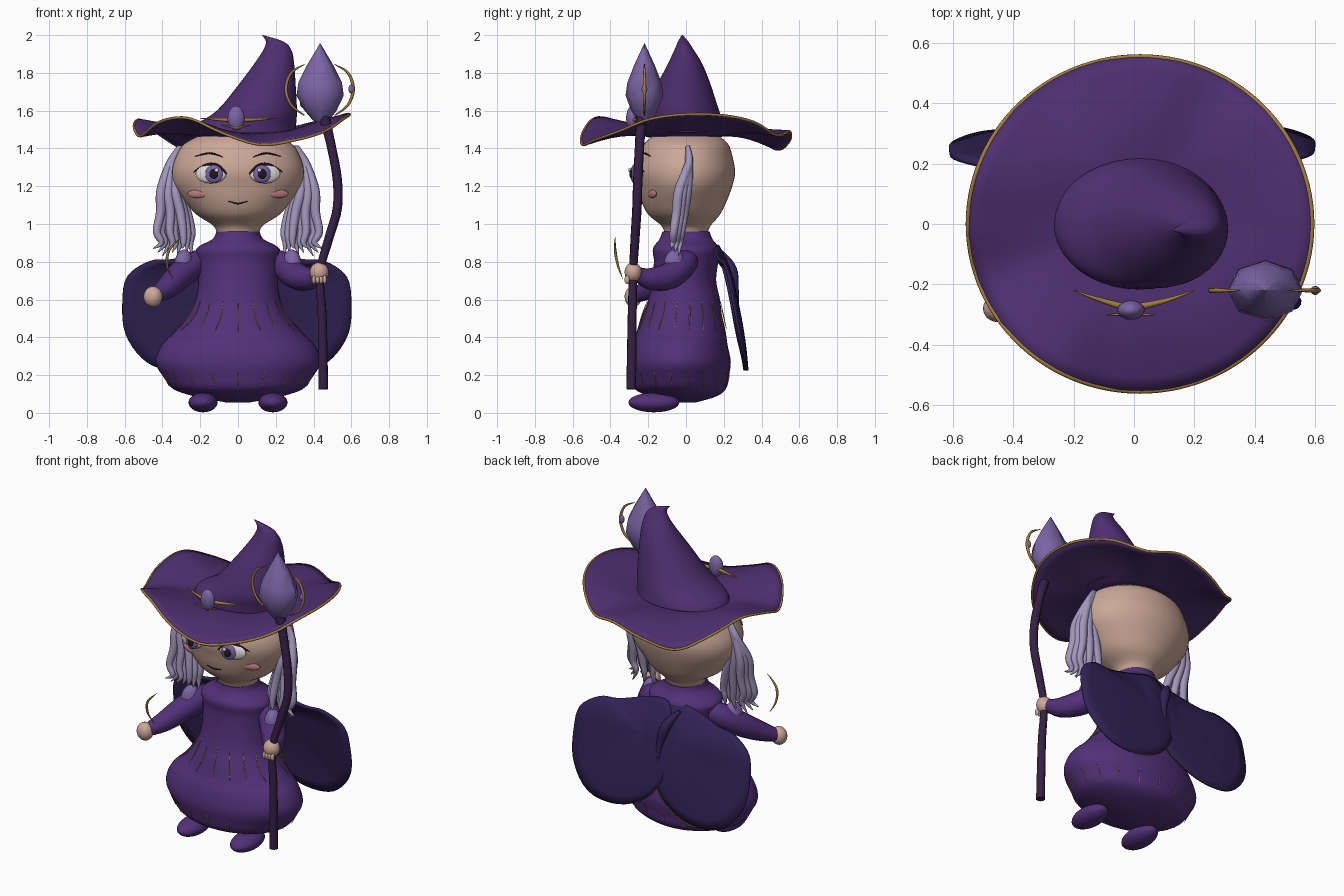
import bpy, bmesh, math
from mathutils import Vector
from math import sin, cos, pi

if "Cube" in bpy.data.objects:
    bpy.data.objects.remove(bpy.data.objects["Cube"])


def material(name, r, g, b):
    m = bpy.data.materials.new(name)
    m.diffuse_color = (r, g, b, 1)
    m.use_nodes = True
    m.node_tree.nodes["Principled BSDF"].inputs["Base Color"].default_value = m.diffuse_color
    return m


PURPLE = material("purple", .085, .03, .19)
HATP = material("hat_purple", .075, .028, .16)
CAPE = material("cape_indigo", .03, .016, .09)
DARK = material("dark_wood", .035, .014, .06)
SKIN = material("skin", .6, .39, .31)
HAIR = material("lilac_hair", .36, .31, .5)
GEM = material("crystal_lilac", .2, .13, .38)
GOLD = material("gold", .36, .2, .05)
WHITE = material("eye_white", .75, .72, .7)
BLACK = material("dark_line", .015, .008, .02)
PINK = material("blush", .5, .2, .22)


def spline(pts, k=6, closed=False):
    """Catmull-Rom resampling of equal-length tuples."""
    n, out = len(pts), []
    get = (lambda i: Vector(pts[i % n])) if closed else (lambda i: Vector(pts[max(0, min(n - 1, i))]))
    for i in range(n if closed else n - 1):
        a, b, c, d = get(i - 1), get(i), get(i + 1), get(i + 2)
        for j in range(k):
            t = j / k
            out.append(b + (c - a) * t / 2 + (a * 2 - b * 5 + c * 4 - d) * t * t / 2
                       + (b * 3 - a - c * 3 + d) * t ** 3 / 2)
    if not closed:
        out.append(get(n - 1))
    return out


def finish(ob, mat, smooth=True):
    ob.data.materials.append(mat)
    bpy.ops.object.select_all(action='DESELECT')
    ob.select_set(True)
    bpy.context.view_layer.objects.active = ob
    if smooth:
        bpy.ops.object.shade_smooth_by_angle(angle=math.radians(50))
    return ob


def mesh(name, verts, faces, mat, smooth=True):
    me = bpy.data.meshes.new(name)
    me.from_pydata([tuple(v) for v in verts], [], faces)
    bm = bmesh.new()
    bm.from_mesh(me)
    bmesh.ops.recalc_face_normals(bm, faces=bm.faces)
    bm.to_mesh(me)
    bm.free()
    ob = bpy.data.objects.new(name, me)
    bpy.context.collection.objects.link(ob)
    return finish(ob, mat, smooth)


def grid_faces(rows, n):
    return [(r * n + i, r * n + (i + 1) % n, (r + 1) * n + (i + 1) % n, (r + 1) * n + i)
            for r in range(rows - 1) for i in range(n)]


def loft(name, rings, mat, n=40, k=5, smooth=True):
    """Stack of ellipses: z, centre x, centre y, radius x, radius y."""
    rings = spline(rings, k) if k else rings
    v = [(cx + rx * cos(2 * pi * i / n), cy + ry * sin(2 * pi * i / n), z)
         for z, cx, cy, rx, ry in rings for i in range(n)]
    f = grid_faces(len(rings), n)
    f += [tuple(range(n)), tuple(range(len(v) - n, len(v)))]
    return mesh(name, v, f, mat, smooth)


def tube(name, pts, mat, closed=False, k=6, sides=2):
    """Round tube through x, y, z, radius points."""
    path = spline(pts, k, closed)
    cu = bpy.data.curves.new(name, 'CURVE')
    cu.dimensions, cu.bevel_depth, cu.bevel_resolution, cu.use_fill_caps = '3D', 1, sides, True
    s = cu.splines.new('POLY')
    s.points.add(len(path) - 1)
    for p, q in zip(s.points, path):
        p.co, p.radius = (q[0], q[1], q[2], 1), max(q[3], .0008)
    s.use_cyclic_u = closed
    ob = bpy.data.objects.new(name, cu)
    bpy.context.collection.objects.link(ob)
    bpy.ops.object.select_all(action='DESELECT')
    ob.select_set(True)
    bpy.context.view_layer.objects.active = ob
    bpy.ops.object.convert(target='MESH')
    return finish(bpy.context.object, mat)


def ball(name, loc, size, mat, yaw=0):
    bpy.ops.mesh.primitive_uv_sphere_add(segments=24, ring_count=14, location=loc, rotation=(0, 0, yaw))
    ob = bpy.context.object
    ob.name, ob.scale = name, size
    return finish(ob, mat)


# Dress and head
loft("dress", [(.055, 0, -.01, .06, .06), (.085, 0, -.015, .22, .17), (.125, 0, -.03, .34, .24),
               (.19, 0, -.035, .395, .26), (.27, 0, -.035, .437, .272), (.36, 0, -.035, .405, .255),
               (.43, 0, -.025, .335, .235), (.52, 0, -.02, .26, .21),
               (.6, 0, -.01, .225, .19), (.7, 0, -.01, .21, .17), (.8, 0, 0, .215, .17),
               (.87, 0, 0, .22, .175), (.92, 0, 0, .135, .14), (.96, 0, 0, .115, .125)], PURPLE, 48)
HEAD = [(.94, 0, 0, .11, .11), (.99, 0, 0, .13, .13), (1.05, 0, -.01, .22, .19), (1.12, 0, -.01, .28, .225),
        (1.2, 0, -.005, .335, .25), (1.27, 0, -.005, .35, .265), (1.34, 0, -.005, .335, .255),
        (1.42, 0, 0, .29, .225), (1.47, 0, 0, .2, .17)]
loft("head", HEAD, SKIN, 48)


def face_at(x, z):
    """Front surface y and yaw of the head."""
    for a, b in zip(HEAD, HEAD[1:]):
        if a[0] <= z <= b[0]:
            t = (z - a[0]) / (b[0] - a[0])
            _, _, cy, rx, ry = Vector(a).lerp(Vector(b), t)
            s = math.sqrt(max(.01, 1 - (x / rx) ** 2))
            return cy - ry * s, math.atan2(ry * x / rx, rx * s)


def on_face(pts, lift=.008):
    return [(x, face_at(x, z)[0] - lift, z, r) for x, z, r in pts]


# Face features, mirrored
for s, side in ((-1, "left"), (1, "right")):
    for part, x, z, rx, rz, ry, lift, mat in (
            ("eye_white", .143, 1.265, .083, .05, .024, .01, WHITE),
            ("iris", .128, 1.265, .047, .047, .016, .026, GEM),
            ("pupil", .128, 1.265, .025, .028, .012, .036, BLACK),
            ("eye_glint", .113, 1.285, .011, .011, .008, .044, WHITE),
            ("blush", .215, 1.16, .056, .022, .012, .002, PINK)):
        y, yaw = face_at(x, z)
        ball(f"{part}_{side}", (s * x, y - lift, z), (rx, ry, rz), mat, s * yaw * .6)
    tube(f"upper_lid_{side}", on_face([(s * .06, 1.265, .003), (s * .1, 1.306, .007), (s * .15, 1.316, .008),
                                      (s * .2, 1.296, .007), (s * .235, 1.275, .002)], .022), BLACK)
    tube(f"eyebrow_{side}", on_face([(s * .08, 1.355, .002), (s * .15, 1.375, .005), (s * .23, 1.358, .002)]), BLACK)
tube("mouth", on_face([(-.05, 1.12, .002), (0, 1.108, .004), (.05, 1.12, .002)], .004), BLACK)

# Hair locks fanning down each side of the head
for s in (-1, 1):
    for i in range(9):
        t = i / 8
        y = .005 - .02 * (i % 3)
        end = .83 + .02 * (i % 3)
        tube(f"hair_lock_{'l' if s < 0 else 'r'}{i}", [
            (s * (.28 + .03 * t), .01, 1.41, .012), (s * (.32 + .04 * t), .015, 1.32, .022),
            (s * (.31 + .095 * t), y, 1.18, .027), (s * (.27 + .14 * t), y - .015, 1.06, .025),
            (s * (.245 + .185 * t), y - .03, .96, .021), (s * (.25 + .155 * t), y - .035, .9, .015),
            (s * (.245 + .205 * t), y - .045, end, .002)], HAIR)

# Hat: wavy brim, gold edge, bent crown
wave = spline([(z, 0) for z in (1.58, 1.575, 1.54, 1.47, 1.49, 1.44, 1.395, 1.475, 1.55, 1.52, 1.465, 1.54,
                                1.56, 1.48, 1.42, 1.445, 1.49, 1.555)], 6, True)
N = len(wave)


def brim_point(i, t):
    a = 2 * pi * i / N
    rx, ry = .2 + .37 * t, .17 + .385 * t
    z = 1.465 + (wave[i][0] - 1.465) * t ** 1.4 + .02 * sin(pi * t)
    return (.02 * t + rx * cos(a), ry * sin(a), z)


steps = [i / 8 for i in range(9)]
brim = mesh("hat_brim", [brim_point(i, t) for t in steps for i in range(N)], grid_faces(9, N), HATP)
sol = brim.modifiers.new("thickness", 'SOLIDIFY')
sol.thickness, sol.offset = .012, 0
tube("brim_edge", [(*brim_point(i, 1), .0075) for i in range(0, N, 2)], GOLD, True, 2)
loft("hat_crown", [(1.485, .02, 0, .285, .217), (1.52, .035, -.005, .272, .21), (1.6, .1, -.015, .212, .19),
                   (1.74, .155, -.01, .15, .14), (1.85, .192, -.005, .105, .09), (1.92, .208, -.01, .075, .052),
                   (1.965, .195, -.015, .047, .028), (2.0, .13, -.02, .003, .003)], HATP)
ball("hat_gem", (-.01, -.285, 1.56), (.045, .032, .065), GEM)
tube("hat_clasp", [(-.2, -.22, 1.56, .002), (-.1, -.255, 1.553, .008), (-.01, -.275, 1.55, .012),
                   (.1, -.255, 1.553, .008), (.2, -.22, 1.56, .002)], GOLD)
tube("hat_clasp_lower", [(-.09, -.3, 1.525, .002), (-.01, -.3, 1.51, .006), (.07, -.3, 1.525, .002)], GOLD)

# Arms, hands and feet
tube("sleeve_left", [(-.16, .01, .81, .05), (-.23, -.01, .79, .07), (-.31, -.09, .725, .072),
                     (-.38, -.19, .66, .058), (-.44, -.265, .62, .038)], PURPLE, sides=5)
tube("sleeve_right", [(.16, .01, .81, .05), (.23, -.01, .79, .07), (.31, -.09, .725, .072),
                      (.38, -.19, .71, .058), (.42, -.255, .735, .038)], PURPLE, sides=5)
ball("hand_left", (-.45, -.28, .615), (.05, .045, .055), SKIN)
ball("hand_right", (.43, -.28, .745), (.05, .045, .052), SKIN)
for i in range(4):
    ball(f"finger_{i}", (.402 + .019 * i, -.312, .705), (.011, .014, .022), SKIN)
for s in (-1, 1):
    ball("shoe", (s * .185, -.17, .055), (.077, .135, .052), PURPLE)
    ball("shoulder_puff", (s * .285, -.06, .78), (.05, .06, .085), GEM, s * .5)

# Cape: two curved lobes fanned out from the nape
outline = spline([(0, .16, .88), (.16, .14, .86), (.34, .165, .81), (.46, .185, .80), (.575, .215, .72),
                  (.6, .24, .58), (.585, .27, .42), (.5, .3, .29), (.38, .31, .23), (.2, .31, .24),
                  (.03, .29, .34), (-.07, .25, .53), (-.06, .21, .72)], 4, True)
apex = Vector((.12, .19, .68))
n, rows = len(outline), 9
for s, side in ((-1, "left"), (1, "right")):
    v = []
    for r in range(rows):
        t = .03 + .97 * r / (rows - 1)
        for p in outline:
            q = apex.lerp(p, t)
            v.append((s * q.x * (1.02 if s < 0 else 1), q.y + .045 * (1 - t * t) + (.012 if s > 0 else 0), q.z))
    lobe = mesh(f"cape_{side}", v, grid_faces(rows, n) + [tuple(range(n))], CAPE)
    m = lobe.modifiers.new("thickness", 'SOLIDIFY')
    m.thickness, m.offset = .014, 0
    tube(f"cape_trim_{side}", [(s * p[0], p[1] + .01, p[2], .003) for p in outline[34:48]], GOLD, k=1)
tube("cape_fold", [(-.09, .19, .85, .01), (-.03, .24, .76, .03), (.0, .26, .64, .02), (.0, .28, .52, .003)],
     CAPE, sides=4)

# Thin gold pleats on the skirt
for i in range(18):
    a = 2 * pi * (i + .5) / 18
    c, d = cos(a), sin(a)
    low = .44 - .03 * (i % 2)
    tube(f"pleat_{i}", [(.23 * c, .195 * d - .012, .59, .001), (.268 * c, .217 * d - .018, .51, .003),
                        (.345 * c, .24 * d - .025, low, .001)], GOLD, k=3)
    tube(f"hem_pleat_{i}", [(.415 * c, .266 * d - .035, .22, .001), (.39 * c, .26 * d - .035, .18, .003),
                            (.37 * c, .25 * d - .033, .14, .001)], GOLD, k=2)

# Staff with faceted crystal, gold arcs and beads
tube("staff", [(.452, -.29, .125, .026), (.446, -.285, .5, .024), (.435, -.28, .74, .022), (.48, -.27, .92, .024),
               (.525, -.26, 1.08, .025), (.525, -.255, 1.24, .025), (.49, -.245, 1.43, .025),
               (.455, -.235, 1.57, .03)], DARK, sides=3)
loft("crystal", [(1.54, .44, -.22, .035, .03), (1.60, .437, -.22, .085, .07), (1.68, .435, -.22, .125, .1),
                 (1.75, .435, -.22, .115, .09), (1.84, .435, -.22, .07, .055),
                 (1.955, .435, -.22, .002, .002)], GEM, 8, 0)
for s in (-1, 1):
    tube("crystal_arc", [(.432 + s * .08, -.22, 1.845, .002), (.432 + s * .15, -.22, 1.80, .007),
                         (.432 + s * .178, -.22, 1.715, .009), (.432 + s * .15, -.22, 1.63, .007),
                         (.432 + s * .08, -.22, 1.575, .003)], GOLD)
ball("bead_right", (.6, -.22, 1.715), (.015, .015, .025), GEM)
ball("bead_left", (.345, -.18, 1.64), (.018, .018, .025), GEM)

# Gold wisp floating over the open hand
tube("magic_wisp", [(-.345, -.335, .71, .001), (-.375, -.36, .78, .006), (-.365, -.375, .86, .007),
                    (-.3, -.375, .93, .001)], GOLD)
